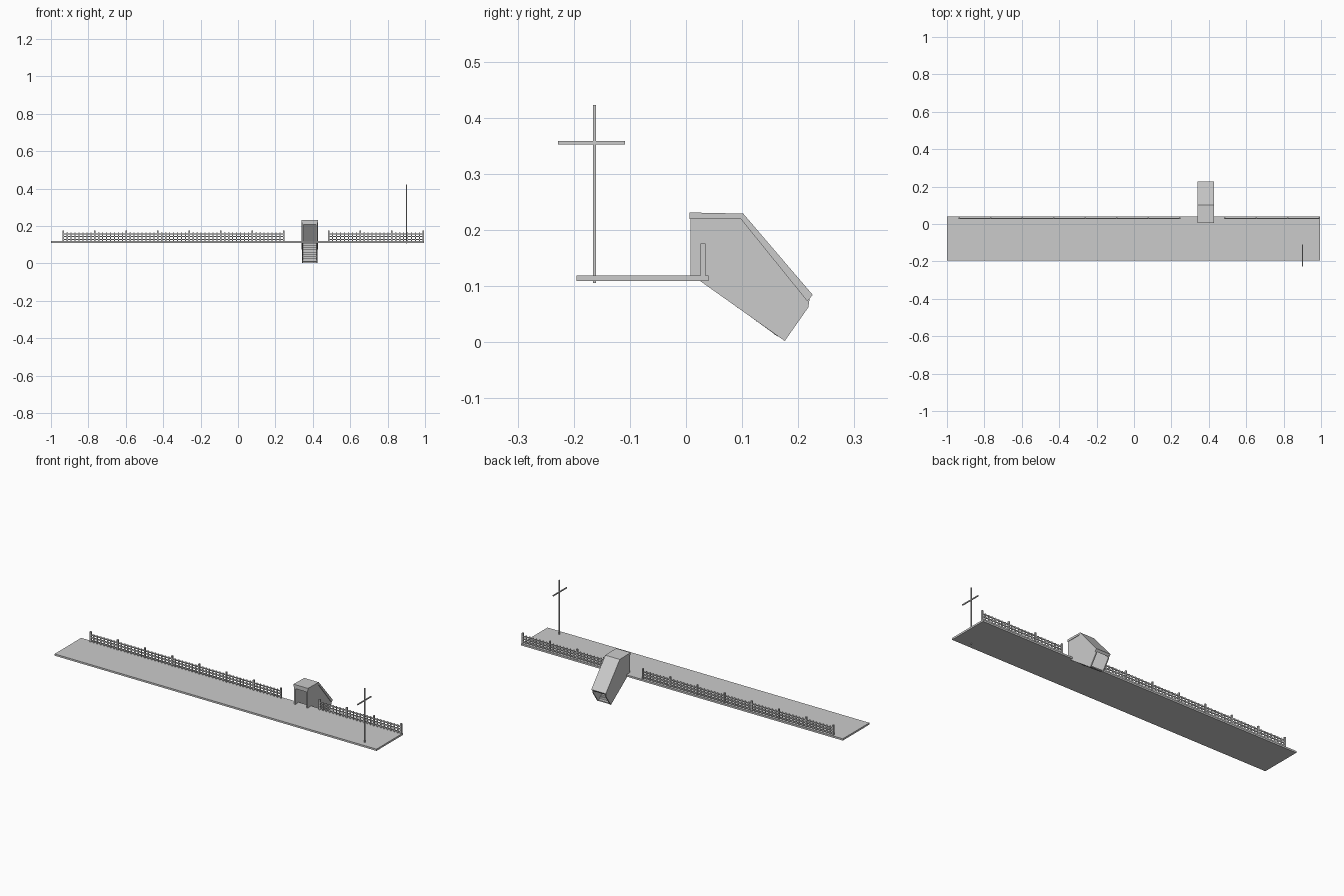
import bpy, bmesh
from mathutils import Vector

if "Cube" in bpy.data.objects:
    bpy.data.objects.remove(bpy.data.objects["Cube"])


def finish(name, bm):
    bmesh.ops.recalc_face_normals(bm, faces=bm.faces)
    me = bpy.data.meshes.new(name)
    bm.to_mesh(me)
    bm.free()
    ob = bpy.data.objects.new(name, me)
    bpy.context.collection.objects.link(ob)
    return ob


def add_box(bm, lo, hi):
    vs = bmesh.ops.create_cube(bm, size=1)["verts"]
    lo, hi = Vector(lo), Vector(hi)
    for v in vs:
        v.co = (lo + hi) / 2 + v.co * (hi - lo)


def boxes(name, items):
    bm = bmesh.new()
    for lo, hi in items:
        add_box(bm, lo, hi)
    return finish(name, bm)


def extrude_x(name, profile, x0, x1):
    """Extrude a (y, z) outline along x."""
    bm = bmesh.new()
    face = bm.faces.new([bm.verts.new((x0, y, z)) for y, z in profile])
    out = bmesh.ops.extrude_face_region(bm, geom=[face])["geom"]
    for v in out:
        if isinstance(v, bmesh.types.BMVert):
            v.co.x = x1
    return finish(name, bm)


# Platform slab
boxes("platform", [((-1, -0.195, 0.109), (0.995, 0.04, 0.119))])


# Picket fences: posts, rails and pickets, one run each side of the shelter
def fence(name, x0, x1, bays):
    y = 0.030
    step = (x1 - x0) / bays
    posts = [x0 + i * step for i in range(bays + 1)]
    boxes(name + "_posts", [((p - 0.004, y - 0.0045, 0.117),
                             (p + 0.004, y + 0.0045, 0.176)) for p in posts])
    boxes(name + "_rails", [((x0, y - 0.002, z - 0.003),
                             (x1, y + 0.002, z + 0.003)) for z in (0.128, 0.143, 0.158)])
    pickets = []
    for p in posts[:-1]:
        for k in range(1, 8):
            c = p + step * k / 8
            pickets.append(((c - 0.003, y - 0.0035, 0.119), (c + 0.003, y + 0.001, 0.165)))
    boxes(name + "_pickets", pickets)


fence("left_fence", -0.934, 0.245, 7)
fence("right_fence", 0.485, 0.991, 3)

# Stairwell shelter: two side walls following the stair slope
wall = [(0.008, 0.222), (0.008, 0.114), (0.025, 0.109), (0.176, 0.002),
        (0.218, 0.062), (0.220, 0.076), (0.099, 0.222)]
for name, x in (("shelter_wall_left", 0.342), ("shelter_wall_right", 0.420)):
    extrude_x(name, wall, x, x + 0.006)

# Bent roof with a slight overhang
roof = [(0.006, 0.231), (0.102, 0.229), (0.226, 0.084),
        (0.216, 0.073), (0.098, 0.219), (0.006, 0.219)]
extrude_x("shelter_roof", roof, 0.339, 0.429)

# Entrance frame
boxes("entrance_frame", [((0.344, 0.009, 0.207), (0.424, 0.015, 0.222)),
                         ((0.344, 0.009, 0.117), (0.351, 0.015, 0.210)),
                         ((0.417, 0.009, 0.117), (0.424, 0.015, 0.210))])

# Stair flight: stepped on top and underneath
n = 9
y0, z0, dy, dz = 0.030, 0.119, 0.0165, 0.0120
top, under = [(y0, z0)], [(y0, z0 - 0.010)]
for i in range(n):
    y, z = y0 + i * dy, z0 - (i + 1) * dz
    top += [(y, z), (y + dy, z)]
    if i < n - 1:
        under += [(y + dy - 0.004, z + dz - 0.010), (y + dy - 0.004, z - 0.010)]
under.append((y0 + n * dy, z0 - n * dz - 0.006))
extrude_x("stairs", top + under[::-1], 0.346, 0.422)

# Utility pole with a cross arm
boxes("pole", [((0.8975, -0.1655, 0.105), (0.9025, -0.1605, 0.423))])
boxes("pole_cross_arm", [((0.8975, -0.228, 0.352), (0.9025, -0.109, 0.358))])
